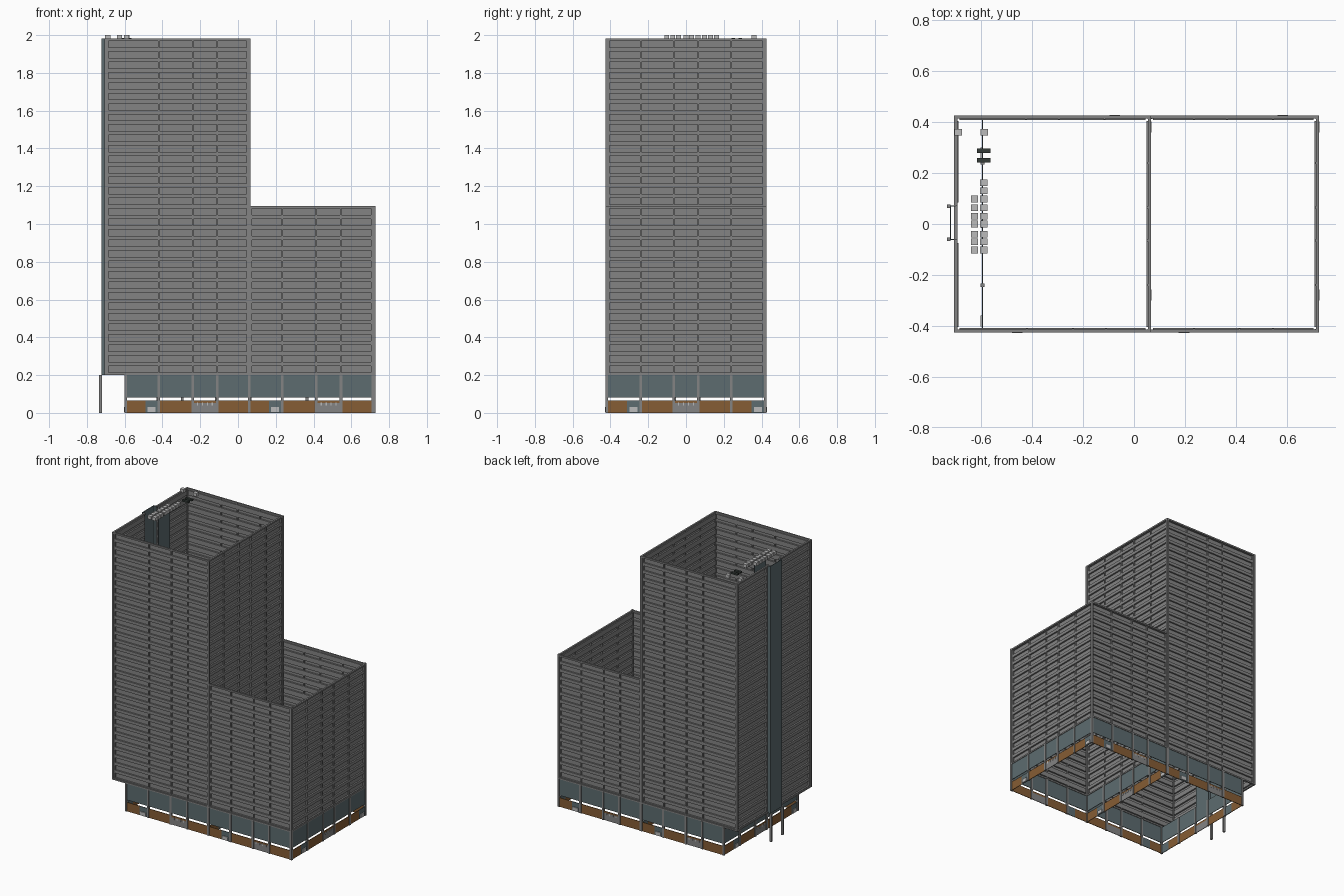
import bpy, bmesh
from mathutils import Vector, Matrix

if "Cube" in bpy.data.objects:
    bpy.data.objects.remove(bpy.data.objects["Cube"])


def mat(name, r, g, b):
    m = bpy.data.materials.new(name)
    m.diffuse_color = (r, g, b, 1)
    m.use_nodes = True
    m.node_tree.nodes["Principled BSDF"].inputs["Base Color"].default_value = m.diffuse_color
    return m


GREY = mat("concrete grey", 0.23, 0.23, 0.23)
GLASS = mat("blue grey glass", 0.11, 0.15, 0.16)
BROWN = mat("brown panel", 0.24, 0.11, 0.035)
LIGHT = mat("light metal", 0.5, 0.5, 0.5)
DARK = mat("dark vent", 0.035, 0.045, 0.04)
UP = Vector((0, 0, 1))


def finish(bm, name, material):
    me = bpy.data.meshes.new(name)
    bm.to_mesh(me)
    bm.free()
    me.materials.append(material)
    ob = bpy.data.objects.new(name, me)
    bpy.context.collection.objects.link(ob)
    return ob


def boxes(name, items, material):
    """items: list of (x0, x1, y0, y1, z0, z1)"""
    bm = bmesh.new()
    for x0, x1, y0, y1, z0, z1 in items:
        m = Matrix.Translation(((x0 + x1) / 2, (y0 + y1) / 2, (z0 + z1) / 2))
        bmesh.ops.create_cube(bm, size=1, matrix=m @ Matrix.Diagonal((x1 - x0, y1 - y0, z1 - z0, 1)))
    return finish(bm, name, material)


Z0, FLOOR = 0.205, 0.0555


def banded_wall(name, a, b, floors, first=0):
    """Sheet wall with one recessed horizontal band per storey."""
    a, b = Vector((*a, 0)), Vector((*b, 0))
    length = (b - a).length
    d = (b - a).normalized()
    n = d.cross(UP)
    bm = bmesh.new()

    def quad(*pts):
        bm.faces.new([bm.verts.new(a + d * u + UP * z + n * w) for u, z, w in pts])

    for i in range(first, first + floors):
        z = Z0 + i * FLOOR
        lo, hi, top = z + 0.010, z + 0.044, z + FLOOR
        e, f, k = 0.015, length - 0.015, -0.011
        quad((0, z, 0), (length, z, 0), (length, lo, 0), (0, lo, 0))
        quad((0, hi, 0), (length, hi, 0), (length, top, 0), (0, top, 0))
        quad((0, lo, 0), (e, lo, 0), (e, hi, 0), (0, hi, 0))
        quad((f, lo, 0), (length, lo, 0), (length, hi, 0), (f, hi, 0))
        quad((e, lo, k), (f, lo, k), (f, hi, k), (e, hi, k))
        quad((e, lo, 0), (f, lo, 0), (f, lo, k), (e, lo, k))
        quad((e, hi, k), (f, hi, k), (f, hi, 0), (e, hi, 0))
        quad((e, lo, 0), (e, lo, k), (e, hi, k), (e, hi, 0))
        quad((f, lo, k), (f, lo, 0), (f, hi, 0), (f, hi, k))
    bmesh.ops.remove_doubles(bm, verts=bm.verts, dist=0.0001)
    return finish(bm, name, GREY)


L, M, R, Y = -0.70, 0.06, 0.72, 0.42
TOP, MID = Z0 + 32 * FLOOR, Z0 + 16 * FLOOR
S0, S1 = -0.06, 0.07   # lift shaft width in y

# Upper walls of the tall tower
banded_wall("tower_front_wall", (L, -Y), (M, -Y), 32)
banded_wall("tower_right_wall", (M, -Y), (M, Y), 32)
banded_wall("tower_back_wall", (M, Y), (L, Y), 32)
banded_wall("tower_left_wall_back", (L, Y), (L, S1), 32)
banded_wall("tower_left_wall_front", (L, S0), (L, -Y), 32)
# Upper walls of the lower block
banded_wall("block_front_wall", (M, -Y), (R, -Y), 16)
banded_wall("block_right_wall", (R, -Y), (R, Y), 16)
banded_wall("block_back_wall", (R, Y), (M, Y), 16)

# Corner posts
h = 0.007
boxes("corner_posts",
      [(x - h, x + h, y - h, y + h, Z0 - 0.005, z) for y in (-Y, Y)
       for x, z in ((L, TOP), (M, TOP), (R, MID + 0.003))], GREY)
# Rim beams along the tops and the tower base
t = 0.006
beams = []
for x0, x1, zt in ((L, M, TOP), (M, R, MID)):
    for y in (-Y, Y):
        beams.append((x0, x1, y - t, y + t, zt - 0.01, zt + 0.001))
        beams.append((x0, x1, y - t, y + t, 0.2, 0.21))
beams += [(M - t, M + t, -Y, Y, TOP - 0.01, TOP + 0.001),
          (R - t, R + t, -Y, Y, MID - 0.01, MID + 0.001)]
for y0, y1 in ((-Y, S0), (S1, Y)):
    beams.append((L - t, L + t, y0, y1, TOP - 0.01, TOP + 0.001))
beams += [(x - t, x + t, -Y, Y, 0.2, 0.21) for x in (L, M, R)]
boxes("rim_beams", beams, GREY)

# Glazed lift shaft on the left side and its two legs
g = 0.002
boxes("shaft_glass", [(-0.722, -0.718, S0, S1, 0.2, TOP),
                      (-0.597, -0.593, S0, S1, 0.2, TOP),
                      (-0.722, L, S0 - g, S0 + g, 0.2, TOP),
                      (-0.722, L, S1 - g, S1 + g, 0.2, TOP)], GLASS)
boxes("shaft_legs", [(-0.735, -0.721, y - h, y + h, 0, 0.2) for y in (S0, S1)], GREY)

# Street level: posts, glass band, open slit, and panels below
LONG = (0, 0.175, 0.355, 0.485, 0.655)
SHORT = (0, 0.18, 0.355, 0.485, 0.66, 0.84)
posts, glass, brown, door, light, mullions = [], [], [], [], [], []


def street_wall(a, d, stops, upper=0):
    """a: start point, d: direction along the wall; bays lie between stops."""
    nx, ny = d[1], -d[0]

    def slab(u0, u1, w0, w1, z0, z1):
        xs = sorted((a[0] + d[0] * u0 + nx * w0, a[0] + d[0] * u1 + nx * w1))
        ys = sorted((a[1] + d[1] * u0 + ny * w0, a[1] + d[1] * u1 + ny * w1))
        return (*xs, *ys, z0, z1)

    for s in stops:
        posts.append(slab(s - h, s + h, -0.007, 0.007, 0, 0.2))
    for s in stops[1:-1]:
        if upper:
            mullions.append(slab(s - 0.004, s + 0.004, -0.010, -0.001, Z0, upper))
    for i, (s, e) in enumerate(zip(stops, stops[1:])):
        glass.append(slab(s, e, -g, g, 0.082, 0.2))
        if i in (0, 4):       # panel with a small kiosk at its end
            brown.append(slab(s, s + (e - s) * 0.6, -g, g, 0, 0.065))
            glass.append(slab(s + (e - s) * 0.6, e, -g, g, 0, 0.065))
            light.append(slab(e - 0.060, e - 0.018, 0.002, 0.008, 0.004, 0.03))
        elif i == 2:          # entrance
            door.append(slab(s, e, -g, g, 0, 0.052))
            brown.append(slab(s, e, -g, g, 0.052, 0.065))
            for k in range(1, 5):
                c = s + (e - s) * k / 5
                light.append(slab(c - 0.003, c + 0.003, 0.001, 0.005, 0.04, 0.056))
        else:
            brown.append(slab(s, e, -g, g, 0, 0.065))


P = R - 2 * 0.655 - 0.005   # left edge of the street level
street_wall((P, -Y), (1, 0), LONG, TOP)
street_wall((M, -Y), (1, 0), LONG + (), MID)
street_wall((R, Y), (-1, 0), LONG, MID)
street_wall((M, Y), (-1, 0), LONG, TOP)
street_wall((R, -Y), (0, 1), SHORT, MID)
street_wall((M, -Y), (0, 1), SHORT, TOP)
street_wall((P, Y), (0, -1), SHORT)
boxes("street_posts", posts, GREY)
boxes("street_glass", glass, GLASS)
boxes("street_panels", brown, BROWN)
boxes("street_doors", door, GREY)
boxes("street_fittings", light, LIGHT)
boxes("inner_mullions", mullions, GREY)

# Rooftop equipment
units = [(x, y) for x in (-0.627, -0.590) for y in (0.098, 0.064, 0.03, 0.0, -0.04, -0.07, -0.102)]
units += [(-0.590, 0.162), (-0.590, 0.13), (-0.690, 0.36), (-0.588, 0.36)]
boxes("roof_units", [(x - 0.014, x + 0.014, y - 0.013, y + 0.013, 1.976, 2.0) for x, y in units], LIGHT)
boxes("roof_vents", [(-0.617, -0.563, y - 0.009, y + 0.009, 1.972, 1.984) for y in (0.288, 0.251)], DARK)
